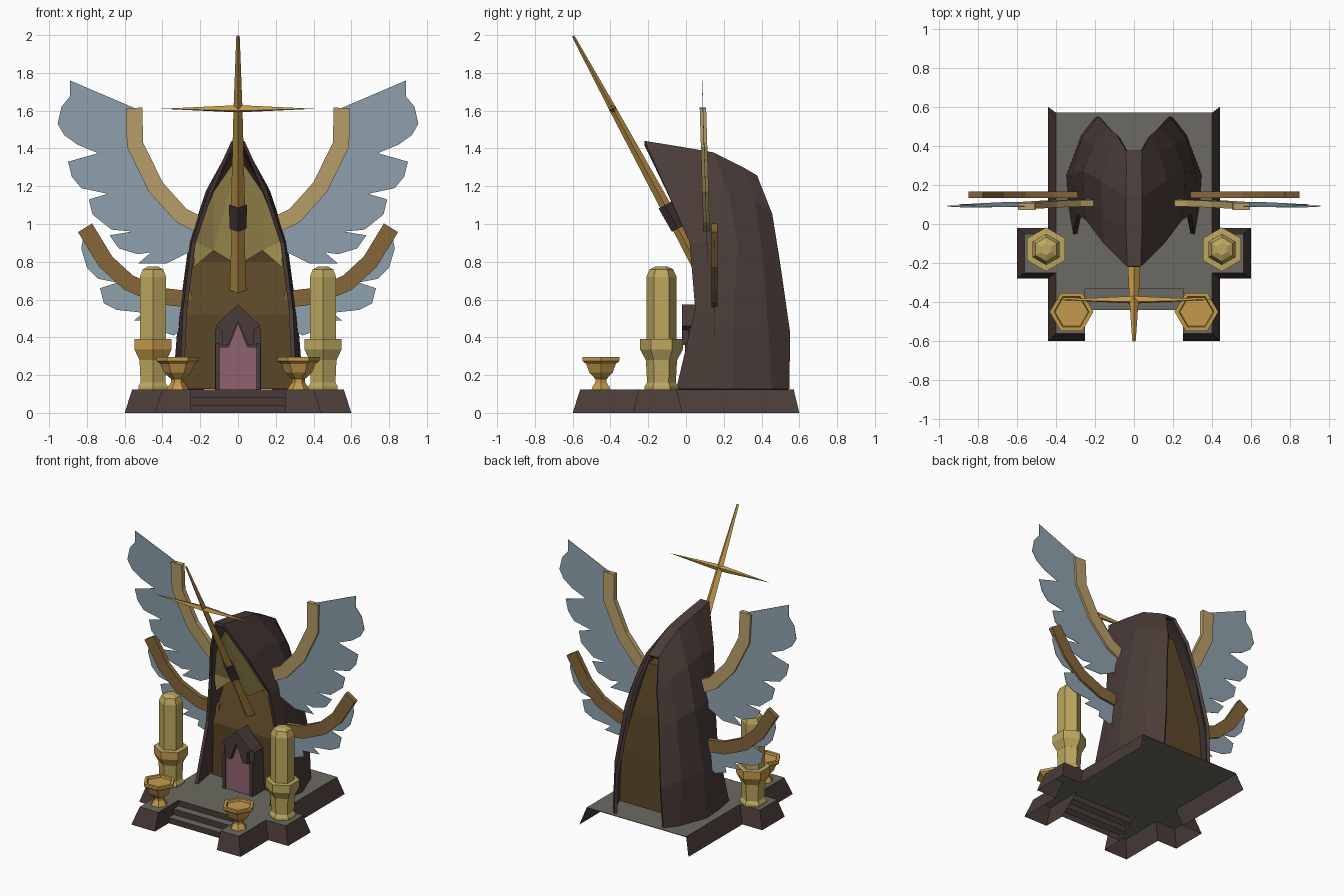
import bpy, bmesh, math
from mathutils import Vector

if "Cube" in bpy.data.objects:
    bpy.data.objects.remove(bpy.data.objects["Cube"])

def mat(name, hexcol):
    c = [int(hexcol[i:i + 2], 16) / 255 for i in (0, 2, 4)]
    m = bpy.data.materials.new(name)
    m.diffuse_color = [x / 12.92 if x < .04045 else ((x + .055) / 1.055) ** 2.4 for x in c] + [1]
    m.use_nodes = True
    m.node_tree.nodes["Principled BSDF"].inputs["Base Color"].default_value = m.diffuse_color
    return m

BROWN = mat("dark_brown", "4a3c38")
GREY = mat("stone_grey", "6b6a62")
BLUE = mat("feather_blue", "8fa2ae")
BEIGE = mat("beige_gold", "b99e68")
BRONZE = mat("bronze", "86673a")
ORANGE = mat("orange_gold", "c49a4b")
PALE = mat("pale_gold", "bca860")
UMBER = mat("umber", "5c4828")
PINK = mat("door_pink", "8f646f")

def mesh(name, verts, faces, *mats, toward=None):
    me = bpy.data.meshes.new(name)
    me.from_pydata([tuple(v) for v in verts], [], faces)
    bm = bmesh.new()
    bm.from_mesh(me)
    bmesh.ops.recalc_face_normals(bm, faces=bm.faces)
    if toward and sum(f.normal.dot(Vector(toward)) for f in bm.faces) < 0:
        bmesh.ops.reverse_faces(bm, faces=bm.faces)
    bm.to_mesh(me)
    bm.free()
    for m in mats:
        me.materials.append(m)
    ob = bpy.data.objects.new(name, me)
    bpy.context.collection.objects.link(ob)
    return ob

def loft(name, rings, *mats):
    n = len(rings[0])
    verts = [v for r in rings for v in r]
    faces = [(i * n + j, i * n + (j + 1) % n, (i + 1) * n + (j + 1) % n, (i + 1) * n + j)
             for i in range(len(rings) - 1) for j in range(n)]
    faces += [tuple(range(n))[::-1], tuple(range(len(verts) - n, len(verts)))]
    return mesh(name, verts, faces, *mats)

def plate(name, pts, y0, y1, m, lean=0):
    # outline in x,z extruded along y, optionally leaning forward with height
    return loft(name, [[(x, y - lean * (z - 1), z) for x, z in pts] for y in (y0, y1)], m)

def ribbon(path, w):
    # outline of a constant-width band along a path
    left, right = [], []
    for i, p in enumerate(path):
        a, b = Vector(path[max(i - 1, 0)]), Vector(path[min(i + 1, len(path) - 1)])
        d = (b - a).normalized()
        n = Vector((-d.y, d.x)) * w / 2
        left.append(Vector(p) + n)
        right.append(Vector(p) - n)
    return left, right

def hexlathe(name, cx, cy, profile, turn, m):
    rings = [[(cx + r * math.cos(turn + k * math.pi / 3), cy + r * math.sin(turn + k * math.pi / 3), z)
              for k in range(6)] for r, z in profile]
    return loft(name, rings, m)

# platform: hollow below, sloped sides, no back wall
low = [(.25, -.44), (.25, -.6), (.44, -.6), (.44, -.28), (.6, -.28), (.6, -.02), (.44, -.02), (.44, .6)]
top = [(.25, -.28), (.25, -.56), (.4, -.56), (.4, -.25), (.56, -.25), (.56, -.05), (.4, -.05), (.4, .57)]
full = lambda h, z: [(x, y, z) for x, y in h] + [(-x, y, z) for x, y in h[::-1]]
walls = [(i, i + 1, i + 17, i + 16) for i in range(15) if i != 7]
mesh("platform_walls", full(low, 0) + full(top, .125), walls, BROWN, toward=(0, 0, 1))
loft("platform_top", [full(top, .121), full(top, .125)], GREY)

# steps
prof = [(-.44, 0), (-.44, .042), (-.385, .042), (-.385, .084), (-.33, .084), (-.33, .125), (-.28, .125)]
st = mesh("steps", [(x, y, z) for x in (-.25, .25) for y, z in prof],
          [(i, i + 1, i + 8, i + 7) for i in range(6)], BROWN, GREY, toward=(0, -1, 1))
for p in st.data.polygons:
    p.material_index = int(abs(p.normal.z) > .5)

# hooded shell: five ribs front to back, mirrored, joined along the ridge
ribs = [
    [(.30, -.05, .125), (.28, .05, .55), (.235, .02, .9), (.145, -.10, 1.17), (.03, -.22, 1.43)],
    [(.325, .10, .125), (.295, .12, .52), (.245, .13, .9), (.15, .05, 1.19), (.035, -.03, 1.40)],
    [(.335, .25, .125), (.31, .25, .45), (.25, .27, .9), (.16, .22, 1.17), (.035, .14, 1.37)],
    [(.26, .45, .125), (.26, .43, .45), (.20, .40, .85), (.12, .36, 1.12), (.035, .30, 1.29)],
    [(.19, .54, .125), (.175, .545, .42), (.125, .49, .8), (.08, .45, 1.05), (.035, .37, 1.25)]]
verts = [(s * x, y, z) for s in (1, -1) for r in ribs for x, y, z in r]
faces = [(o + i * 5 + j, o + i * 5 + j + 1, o + i * 5 + j + 6, o + i * 5 + j + 5)
         for o in (0, 25) for i in range(4) for j in range(4)]
faces += [(i * 5 + 4, i * 5 + 29, i * 5 + 34, i * 5 + 9) for i in range(4)]
shell = mesh("hooded_shell", verts, faces, BROWN, toward=(0, .3, 1))
so = shell.modifiers.new("thickness", 'SOLIDIFY')
so.thickness, so.offset = .022, 0

# inner body behind the door, recessed in the rear gap
rings = []
for z, xf, yf, xr, yr in [(.126, .295, .13, .29, .36), (.52, .28, .11, .26, .36),
                          (.8, .245, .2, .19, .34), (1.15, .12, .1, .1, .29)]:
    rings.append([(-xf, yf, z), (0, yf, z), (xf, yf, z), (xr, yr, z), (-xr, yr, z)])
loft("inner_body", rings, UMBER)

# pale gold faceted panel under the hood
half = [(.13, .11, .86), (.13, -.055, 1.17), (.23, .05, .91), (.235, .08, .77)]
pv = [(0, -.15, 1.36), (0, .12, .78)] + half + [(-x, y, z) for x, y, z in half]
pf = []
for o in (2, 6):
    pf += [(0, 1, o), (0, o, o + 1), (o + 1, o, o + 2), (o + 2, o, o + 3)]
mesh("hood_panel", pv, pf, PALE, toward=(0, -1, 0))

# door, jambs and pointed pediment
plate("door", [(-.1, .125), (.1, .125), (.1, .35), (.05, .35), (0, .48), (-.05, .35), (-.1, .35)], .003, .012, PINK)
plate("door_frame", [(-.122, .125), (.122, .125), (.122, .44), (0, .55), (-.122, .44)], .012, .16, BROWN)
for s in (1, -1):
    plate("door_jamb", [(s * .098, .125), (s * .12, .125), (s * .12, .37), (s * .098, .37)], -.005, .05, BROWN)
    plate("pediment", [(0, .575), (s * .12, .46), (s * .085, .44), (s * .085, .36), (s * .052, .36), (0, .485)],
          -.02, .1, BROWN)

# leaning sword with dark collar and thin crossguard
axis = Vector((0, -.543, 1)).normalized()
nrm = Vector((0, axis.z, -axis.y))
def spar(name, secs, m):
    rings = []
    for z, w in secs:
        c = Vector((0, -.6 + (2 - z) * .543, z))
        rings.append([c + Vector((w, 0, 0)), c + nrm * w * .8, c - Vector((w, 0, 0)), c - nrm * w * .8])
    return loft(name, rings, m)
spar("sword_handle", [(.65, .044), (.99, .033)], ORANGE)
spar("sword_collar", [(.975, .044), (1.1, .048)], BROWN)
spar("sword_blade", [(1.1, .037), (1.6, .024), (1.995, .009)], ORANGE)
c = Vector((0, -.6 + .39 * .543, 1.61))
mid = [c + axis * .022, c + nrm * .022, c - axis * .022, c - nrm * .022]
mesh("sword_crossguard", mid + [c + Vector((.405, 0, 0)), c - Vector((.405, 0, 0))],
     [(i, (i + 1) % 4, t) for i in range(4) for t in (4, 5)], ORANGE)

upper_feathers = [(.89, 1.76), (.89, 1.675), (.935, 1.62), (.955, 1.53), (.92, 1.47), (.85, 1.42), (.74, 1.375),
                  (.90, 1.33), (.88, 1.25), (.83, 1.19), (.69, 1.16), (.79, 1.13), (.77, 1.05), (.67, .97),
                  (.56, .96), (.68, .94), (.63, .87), (.53, .84), (.46, .85), (.53, .79), (.38, .79), (.24, .86)]
lower_feathers = [(.83, .87), (.80, .77), (.74, .71), (.64, .69), (.73, .66), (.71, .58), (.64, .545), (.5, .53),
                  (.55, .49), (.42, .48), (.43, .44), (.34, .41), (.28, .45)]
for s in (1, -1):
    side = "right" if s > 0 else "left"
    flip = lambda pts: [(s * p[0], p[1]) for p in pts]
    # wing arms
    for tag, path, y, d, m, feathers, lean in [
            ("upper", [(.2, .995), (.3, 1.045), (.435, 1.195), (.545, 1.42), (.55, 1.615)],
             .108, .017, BEIGE, upper_feathers, .03),
            ("lower", [(.25, .6), (.42, .62), (.58, .69), (.70, .80), (.81, .98)],
             .15, .016, BRONZE, lower_feathers, 0)]:
        a, b = ribbon(path, .088)
        plate(f"{tag}_wing_arm_{side}", flip(a + b[::-1]), y - d, y + d, m, lean)
        # feather plate runs from the arm centreline to the jagged edge
        plate(f"{tag}_feathers_{side}", flip(path + feathers), y - .0015, y + .0015, BLUE, lean)
    # hexagonal pillars
    hexlathe(f"pillar_foot_{side}", s * .45, -.13, [(.09, .125), (.09, .14), (.076, .16), (.083, .29)],
             math.pi / 6, PALE)
    hexlathe(f"pillar_collar_{side}", s * .45, -.13, [(.083, .28), (.113, .335), (.113, .385)],
             math.pi / 6, PALE if s > 0 else ORANGE)
    hexlathe(f"pillar_shaft_{side}", s * .45, -.13, [(.113, .385), (.113, .39), (.08, .392), (.08, .72),
             (.062, .76), (.03, .775)], math.pi / 6, PALE)
    # footed bowls with shallow centre
    hexlathe(f"bowl_{side}", s * .32, -.45, [(.058, .125), (.05, .14), (.035, .16), (.035, .18), (.072, .215),
             (.09, .258), (.112, .275), (.112, .295), (.09, .295), (.085, .28)], 0, ORANGE)
